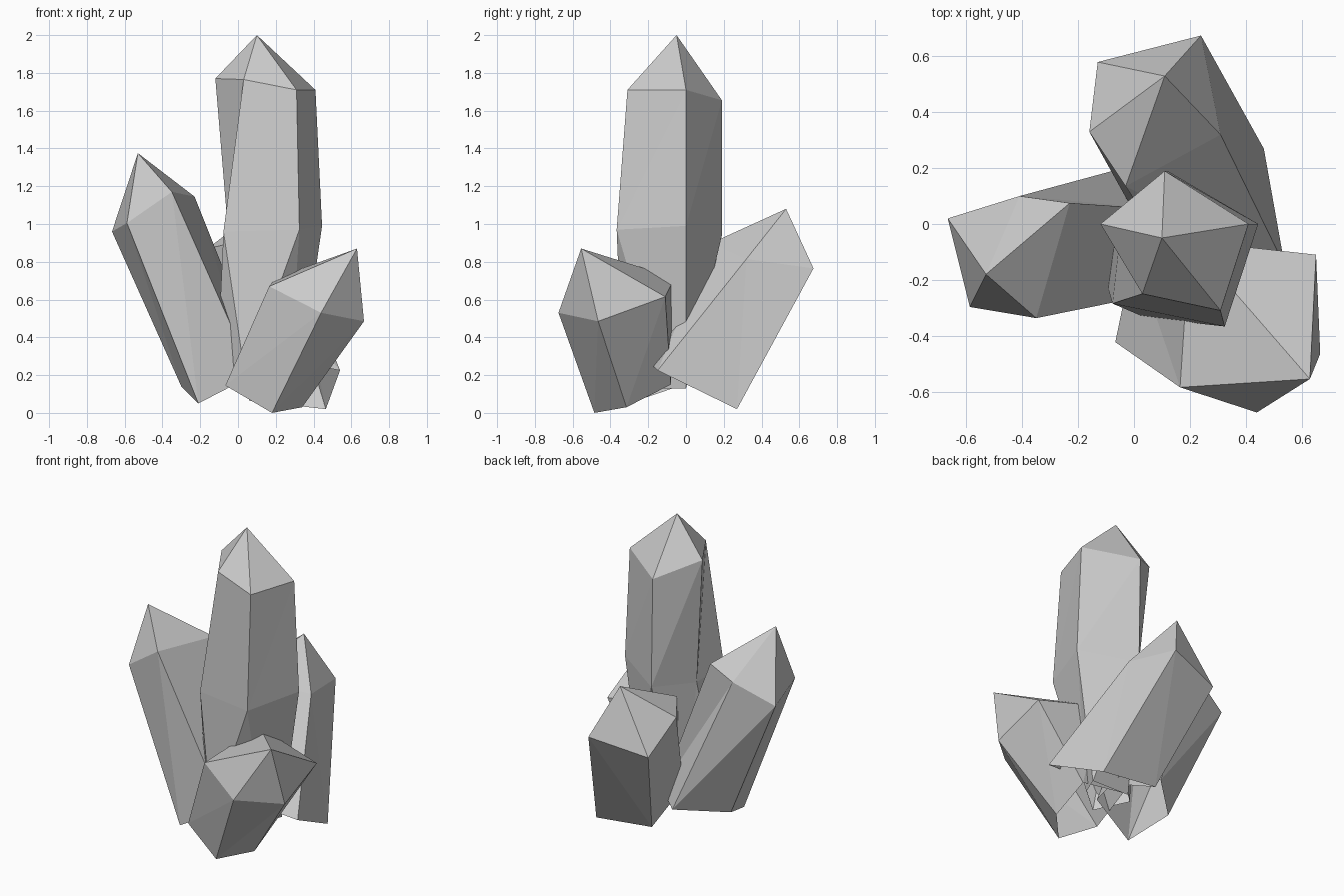
import bpy, bmesh


def crystal(name, rings, tip):
    """Five-sided crystal, open at the base: rings listed bottom to top, closed by a point."""
    bm = bmesh.new()
    loops = [[bm.verts.new(p) for p in ring] for ring in rings]
    n = len(loops[0])
    for low, high in zip(loops, loops[1:]):
        for i in range(n):
            j = (i + 1) % n
            # split each side along one diagonal so that every face is flat
            bm.faces.new((low[i], high[j], high[i]))
            bm.faces.new((low[i], low[j], high[j]))
    top = bm.verts.new(tip)
    for i in range(n):
        bm.faces.new((loops[-1][i], loops[-1][(i + 1) % n], top))
    bmesh.ops.recalc_face_normals(bm, faces=bm.faces)
    mesh = bpy.data.meshes.new(name)
    bm.to_mesh(mesh)
    bm.free()
    obj = bpy.data.objects.new(name, mesh)
    bpy.context.collection.objects.link(obj)
    return obj


# tall central crystal, widest at mid height, twisted towards its foot
crystal("center_crystal", [
    [(-.11, -.17, .22), (.04, -.335, .18), (.27, -.12, .13), (.32, 0, .13), (.03, -.02, .15)],
    [(-.05, -.04, .93), (-.077, -.285, .96), (.325, -.367, .97), (.445, 0, .99), (.12, .19, .94)],
    [(-.12, 0, 1.77), (.03, -.25, 1.765), (.31, -.31, 1.71), (.41, 0, 1.71), (.11, .19, 1.655)],
], (.10, -.05, 2.0))

# crystal leaning left
crystal("left_crystal", [
    [(-.30, -.04, .14), (-.21, -.305, .05), (.08, -.25, .2), (.14, .05, .22), (-.04, .2, .18)],
    [(-.667, .02, .96), (-.588, -.297, 1.005), (-.35, -.337, 1.17), (-.23, .075, 1.145), (-.41, .10, 1.08)],
], (-.53, -.18, 1.375))

# crystal leaning backwards
crystal("back_crystal", [
    [(.465, .27, .02), (.54, -.15, .225), (.2, -.22, .29), (.04, -.03, .22), (.06, .27, .065)],
    [(.24, .675, .765), (.31, .32, .815), (-.03, .135, .9), (-.16, .33, .87), (-.13, .58, .69)],
], (.11, .53, 1.08))

# short crystal leaning forward and right
crystal("right_crystal", [
    [(-.067, -.423, .145), (.18, -.485, 0), (.34, -.315, .03), (.33, -.08, .15), (0, -.1, .21)],
    [(.165, -.585, .67), (.44, -.675, .53), (.667, -.465, .485), (.652, -.11, .615), (.2, -.06, .715)],
], (.63, -.555, .87))
